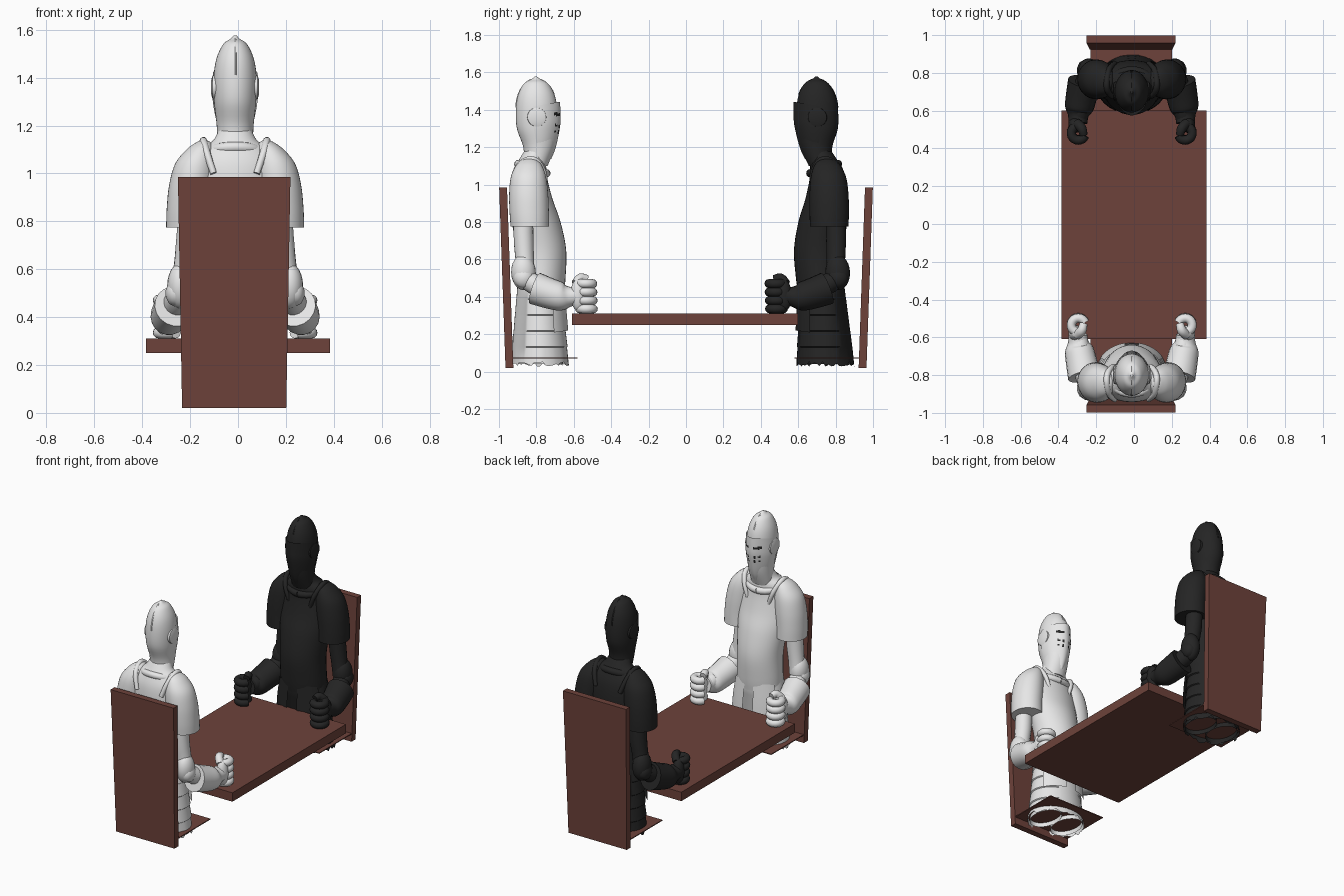
import bpy, bmesh, math, random
from mathutils import Matrix, Vector

random.seed(4)
cube = bpy.data.objects.get("Cube")
if cube:
    bpy.data.objects.remove(cube)


def material(name, rgb):
    m = bpy.data.materials.new(name)
    m.use_nodes = True
    m.diffuse_color = (*rgb, 1)
    m.node_tree.nodes["Principled BSDF"].inputs["Base Color"].default_value = (*rgb, 1)
    return m


WOOD = material("red brown wood", (.155, .055, .043))
WHITE = material("white armour", (.8, .8, .8))
BLACK = material("black armour", (.018, .018, .018))
smooth_parts = []


def finish(name, bm, mats, matrix=Matrix(), smooth=True):
    """Turn a bmesh into an object."""
    bm.transform(matrix)
    bmesh.ops.recalc_face_normals(bm, faces=bm.faces)
    me = bpy.data.meshes.new(name)
    bm.to_mesh(me)
    bm.free()
    for m in mats:
        me.materials.append(m)
    ob = bpy.data.objects.new(name, me)
    bpy.context.collection.objects.link(ob)
    if smooth:
        smooth_parts.append(ob)
    return ob


def spline(rows, steps):
    """Smoothly interpolate rows of numbers (Catmull-Rom)."""
    if steps == 1:
        return rows
    out = []
    for i in range(len(rows) - 1):
        quad = [rows[max(i - 1, 0)], rows[i], rows[i + 1], rows[min(i + 2, len(rows) - 1)]]
        for k in range(steps):
            t = k / steps
            out.append([b + .5 * t * (c - a + t * (2*a - 5*b + 4*c - d + t * (3*(b - c) + d - a)))
                        for a, b, c, d in zip(*quad)])
    return out + [rows[-1]]


def skin(rings, closed, caps):
    """Join rings of points with quads."""
    bm = bmesh.new()
    vs = [[bm.verts.new(p) for p in ring] for ring in rings]
    n = len(vs[0])
    for a, b in zip(vs, vs[1:]):
        for j in range(n if closed else n - 1):
            k = (j + 1) % n
            bm.faces.new((a[j], a[k], b[k], b[j]))
    if caps:
        bm.faces.new(vs[0])
        bm.faces.new(vs[-1])
    return bm


def loft(rows, n=36, steps=5, arc=None, keel=0, tilt=0, caps=True):
    """Stack ellipses given as (z, centre x, centre front, radius x, radius front)."""
    a0, a1 = arc or (0, math.tau)
    rings = []
    for z, cx, cf, rx, rf in spline(rows, steps):
        ring = []
        for j in range(n):
            a = a0 + (a1 - a0) * j / (n - 1 if arc else n)
            c = math.cos(a)
            ring.append((cx + rx * math.sin(a), cf + rf * c + keel * max(0, c) ** 6, z + tilt * c))
        rings.append(ring)
    return skin(rings, not arc, caps and not arc)


def sweep(rows, n=18, steps=4, caps=True):
    """Round tube along (x, front, z, radius)."""
    rows = spline(rows, steps)
    rings = []
    for i, (x, f, z, r) in enumerate(rows):
        t = Vector(rows[min(i + 1, len(rows) - 1)][:3]) - Vector(rows[max(i - 1, 0)][:3])
        q = t.to_track_quat('Z', 'Y')
        rings.append([Vector((x, f, z)) + q @ Vector((r * math.cos(math.tau * j / n), r * math.sin(math.tau * j / n), 0))
                      for j in range(n)])
    return skin(rings, True, caps)


def ball(centre, size):
    bm = bmesh.new()
    bmesh.ops.create_uvsphere(bm, u_segments=20, v_segments=12, radius=1)
    bm.transform(Matrix.Translation(centre) @ Matrix.Diagonal((*size, 1)))
    return bm


def arc_path(cx, cf, z, rx, rf, thick, a0, a1, dip=0, n=24):
    angles = [a0 + (a1 - a0) * i / n for i in range(n + 1)]
    return [(cx + rx * math.sin(a), cf + rf * math.cos(a), z - dip * math.cos(a), thick) for a in angles]


def knight(tone, mat, facing):
    # Facing is +1 towards the back of the scene, -1 towards the front
    place = Matrix(((facing, 0, 0, -.012), (0, facing, -.0225, -.017 - .75 * facing),
                    (0, 0, 1, 0), (0, 0, 0, 1)))

    def part(name, bm):
        return finish(f"{tone}_{name}", bm, [mat, BLACK], place)

    def pair(name, make):
        for side, s in (("left", -facing), ("right", facing)):
            bm = make()
            bm.transform(Matrix.Diagonal((s * facing, 1, 1, 1)))
            part(f"{side}_{name}", bm)

    # Body and neck
    part("breastplate", loft([
        (.42, 0, 0, .15, .12), (.5, 0, .005, .15, .125), (.65, 0, .006, .148, .131),
        (.8, 0, -.018, .165, .128), (.92, 0, -.042, .18, .113), (1.03, 0, -.05, .175, .095),
        (1.1, 0, -.04, .14, .08), (1.14, 0, -.03, .09, .066), (1.18, 0, -.01, .07, .06)], keel=.004))
    part("collar", sweep(arc_path(0, -.03, 1.085, .105, .075, .022, 0, math.tau, .025), n=12, steps=1, caps=False))

    # Layered skirt with a ragged hem
    tiers = []
    for i in range(5):
        top, t = .47 - .085 * i, i / 5
        tiers += [(top, 0, -.005 - .01 * t, .15 + .035 * t, .118 + .036 * t),
                  (top - .08, 0, -.005 - .01 * t, .164 + .035 * t, .126 + .036 * t)]
    tiers[-1] = (.045,) + tiers[-1][1:]
    skirt = part("skirt", loft(tiers, n=64, steps=1, caps=False))
    for v in skirt.data.vertices:
        if v.co.z < .05:
            v.co.z += random.uniform(-.018, .008)
    pair("thigh_ring", lambda: loft([(.04, .085, -.01, .085, .12), (.25, .08, -.01, .075, .1)], steps=1, caps=False))
    pair("hip_plate", lambda: loft([(.46, 0, 0, .16, .125), (.32, 0, 0, .18, .137), (.2, 0, 0, .185, .145)],
                                   n=16, arc=(.2, 1.1), tilt=.02))

    # Helmet, visor and ear discs
    part("helmet", loft([
        (1.1, 0, -.01, .074, .062), (1.2, 0, .008, .077, .084), (1.3, 0, 0, .088, .108),
        (1.4, 0, 0, .09, .111), (1.48, 0, 0, .078, .097), (1.54, 0, 0, .05, .064),
        (1.562, 0, 0, .02, .026), (1.577, 0, 0, .006, .006)]))
    part("crest", sweep(arc_path(0, 0, 1.4, 0, .106, .008, -.9, .9)[:1] and
                        [(0, .108 * math.sin(a), 1.4 + .163 * math.cos(a), .006)
                         for a in [-1.5 + .15 * i for i in range(18)]], n=8, steps=1))
    visor = part("visor", loft([
        (1.115, 0, .025, .03, .035), (1.16, 0, .02, .056, .06), (1.22, 0, .012, .078, .085),
        (1.3, 0, .003, .093, .11), (1.36, 0, 0, .095, .115), (1.42, 0, 0, .093, .114)],
        n=57, steps=8, arc=(-1.75, 1.75), keel=.012, tilt=.022))
    for p in visor.data.polygons:
        x, z = abs(p.center.x + .012), p.center.z
        eye = .018 < x < .058 and 1.368 < z < 1.384
        breath = 1.27 < z < 1.335 and int(z * 62) % 2 and .018 < x < .06 and int(x * 75) % 2
        p.material_index = int(bool(eye or breath))
    pair("ear_disc", lambda: sweep([(.075, 0, 1.36, .052), (.094, 0, 1.36, .05), (.1, 0, 1.36, .03)], n=24, steps=1))

    # Shoulders and arms
    pair("shoulder_plate", lambda: loft([
        (.775, .19, -.05, .098, .103), (.85, .19, -.052, .096, .105), (.95, .18, -.053, .096, .104),
        (1.04, .165, -.052, .086, .094), (1.1, .145, -.048, .058, .07), (1.13, .132, -.045, .03, .04),
        (1.14, .13, -.045, .008, .01)]))
    pair("shoulder_rim", lambda: sweep([(.065, .03, .95, .012), (.1, .035, 1.05, .014), (.128, 0, 1.12, .016),
                                        (.132, -.05, 1.135, .016), (.12, -.11, 1.09, .016),
                                        (.09, -.14, 1.0, .014)], n=10))
    pair("upper_arm", lambda: sweep([(.185, -.085, .86, .052), (.195, -.085, .7, .053), (.208, -.082, .6, .05),
                                     (.22, -.08, .52, .052)]))
    pair("elbow_guard", lambda: ball((.228, -.09, .53), (.056, .066, .095)))
    pair("elbow_wing", lambda: sweep([(.25, -.09, .5, .055), (.275, -.09, .5, .045), (.29, -.09, .5, .012)], steps=2))
    pair("forearm", lambda: sweep([(.225, -.085, .5, .052), (.25, 0, .45, .055), (.28, .17, .4, .046)]))
    pair("gauntlet_cuff", lambda: sweep([(.25, -.03, .445, .088), (.265, .04, .42, .083), (.278, .11, .4, .076),
                                         (.283, .15, .4, .055), (.285, .19, .405, .05)]))

    # Fists curled round an empty grip
    pair("palm", lambda: ball((.3, .2, .408), (.036, .042, .085)))
    for i in range(4):
        pair(f"finger_{i + 1}", lambda: sweep(
            arc_path(.283, .242, .335 + .045 * i, .037, .037, .024, -1.2, 3.6, n=16), n=12, steps=1))
    pair("thumb", lambda: sweep([(.29, .19, .47, .026), (.265, .215, .5, .025), (.255, .25, .495, .021)], n=12))


def block(name, size, centre, shape=None):
    bm = bmesh.new()
    bmesh.ops.create_cube(bm, size=1)
    for v in bm.verts:
        if shape:
            v.co = shape(*v.co)
        else:
            v.co = [c + s * k for c, s, k in zip(centre, size, v.co)]
    return finish(name, bm, [WOOD], smooth=False)


# Table
block("table_top", (.77, 1.21, .06), (0, -.005, .28))

# Chairs: leaning backrest and thin seat
for label, s in (("front", -1), ("rear", 1)):
    block(f"{label}_chair_back", None, None,
          lambda x, y, z: (-.016 + x * (.4525 + .035 * z), s * (.961 + .034 * z + .042 * y), .5025 + .965 * z))
    block(f"{label}_chair_seat", (.43, .36, .006), (-.015, s * .76, .072))

# The two seated figures
knight("white", WHITE, 1)
knight("black", BLACK, -1)

bpy.ops.object.select_all(action='DESELECT')
for ob in smooth_parts:
    ob.select_set(True)
bpy.context.view_layer.objects.active = smooth_parts[0]
bpy.ops.object.shade_smooth_by_angle(angle=math.radians(40))
